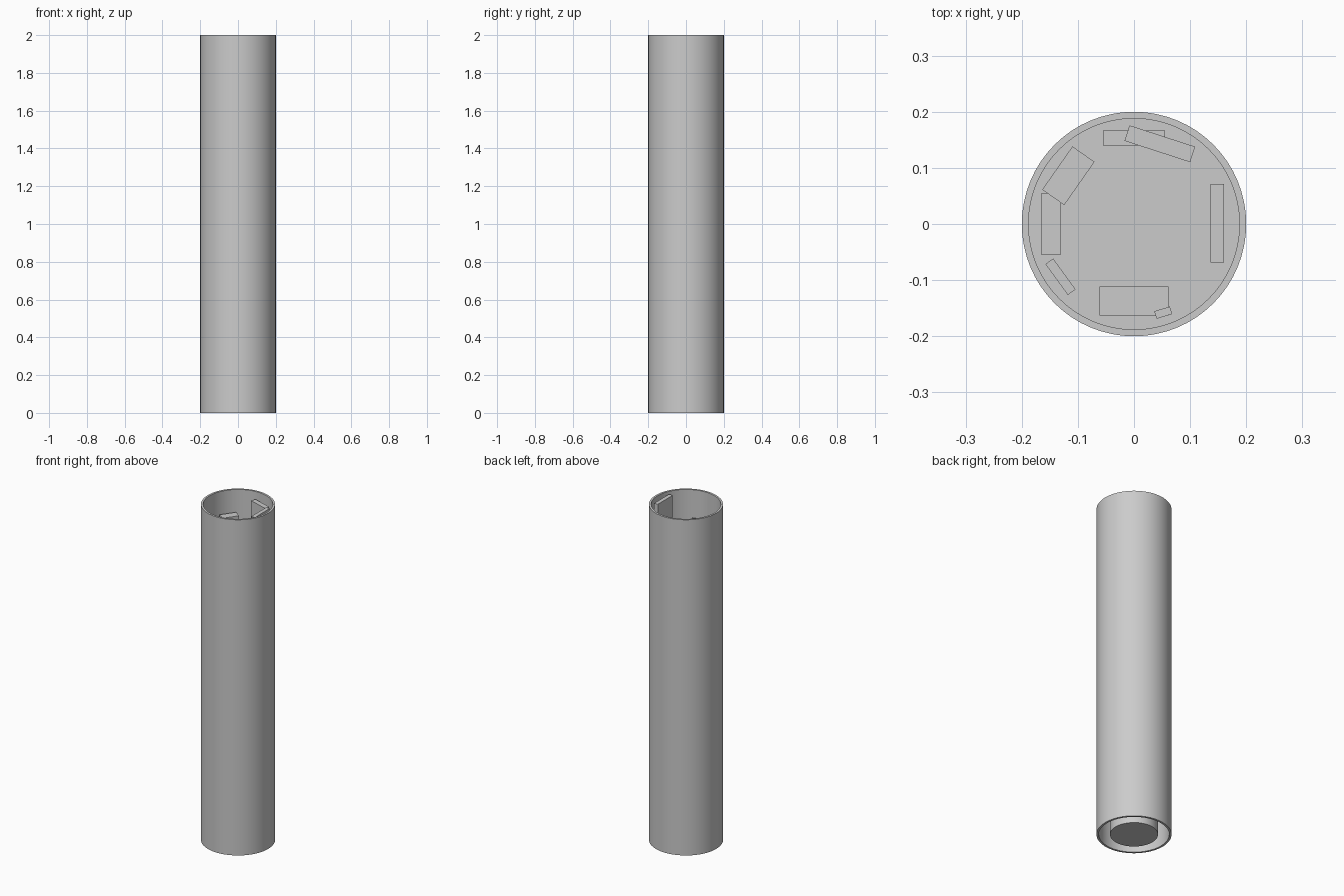
import bpy, bmesh, math
from mathutils import Matrix

cube = bpy.data.objects.get("Cube")
if cube:
    bpy.data.objects.remove(cube, do_unlink=True)

HEIGHT, OUTER, INNER = 2.0, 0.2, 0.188
FLOOR_TOP, LOWER_DECK = 1.7, 0.2
SIDES = 64

grey = bpy.data.materials.new("light_grey")
grey.use_nodes = True
grey.diffuse_color = (0.6, 0.6, 0.6, 1)
grey.node_tree.nodes["Principled BSDF"].inputs["Base Color"].default_value = grey.diffuse_color


def finish(name, bm, smooth=False):
    bmesh.ops.recalc_face_normals(bm, faces=bm.faces)
    mesh = bpy.data.meshes.new(name)
    bm.to_mesh(mesh)
    bm.free()
    mesh.materials.append(grey)
    obj = bpy.data.objects.new(name, mesh)
    bpy.context.collection.objects.link(obj)
    if smooth:
        bpy.ops.object.select_all(action='DESELECT')
        obj.select_set(True)
        bpy.context.view_layer.objects.active = obj
        bpy.ops.object.shade_smooth_by_angle(angle=math.radians(30))
    return obj


def cylinder(name, radius, bottom, top):
    bm = bmesh.new()
    bmesh.ops.create_cone(bm, cap_ends=True, segments=SIDES, radius1=radius, radius2=radius,
                          depth=top - bottom, matrix=Matrix.Translation((0, 0, (top + bottom) / 2)))
    return finish(name, bm, True)


def block(name, x, y, length, width, angle, top):
    bm = bmesh.new()
    place = (Matrix.Translation((x, y, (top + FLOOR_TOP) / 2))
             @ Matrix.Rotation(math.radians(angle), 4, 'Z')
             @ Matrix.Diagonal((length, width, top - FLOOR_TOP, 1)))
    bmesh.ops.create_cube(bm, size=1, matrix=place)
    return finish(name, bm)


# Open outer tube, spun from its wall section
bm = bmesh.new()
section = [bm.verts.new(p) for p in
           ((OUTER, 0, 0), (OUTER, 0, HEIGHT), (INNER, 0, HEIGHT), (INNER, 0, 0))]
edges = [bm.edges.new((section[i], section[(i + 1) % 4])) for i in range(4)]
bmesh.ops.spin(bm, geom=section + edges, axis=(0, 0, 1), cent=(0, 0, 0),
               angle=math.tau, steps=SIDES, use_merge=True)
bmesh.ops.remove_doubles(bm, verts=bm.verts, dist=0.0001)
finish("outer_tube", bm, True)

# Decks closing the tube inside, and the core below
cylinder("upper_deck", INNER, FLOOR_TOP - 0.02, FLOOR_TOP)
cylinder("lower_deck", INNER, LOWER_DECK, LOWER_DECK + 0.02)
cylinder("bottom_core", 0.128, 0, LOWER_DECK)

# Equipment blocks standing around the upper deck
block("back_left_block", 0.046, 0.143, 0.123, 0.029, -18, 1.96)
block("back_block", 0, 0.153, 0.11, 0.027, 0, 1.8)
block("back_right_block", -0.117, 0.086, 0.094, 0.048, 55, 1.87)
block("right_block", -0.148, 0, 0.108, 0.036, 90, 1.8)
block("front_right_block", -0.131, -0.094, 0.068, 0.017, -54, 1.78)
block("front_block", 0, -0.137, 0.123, 0.052, 0, 1.78)
block("small_front_block", 0.052, -0.158, 0.029, 0.014, 17, 1.84)
block("left_block", 0.148, 0.001, 0.14, 0.024, 90, 1.99)
